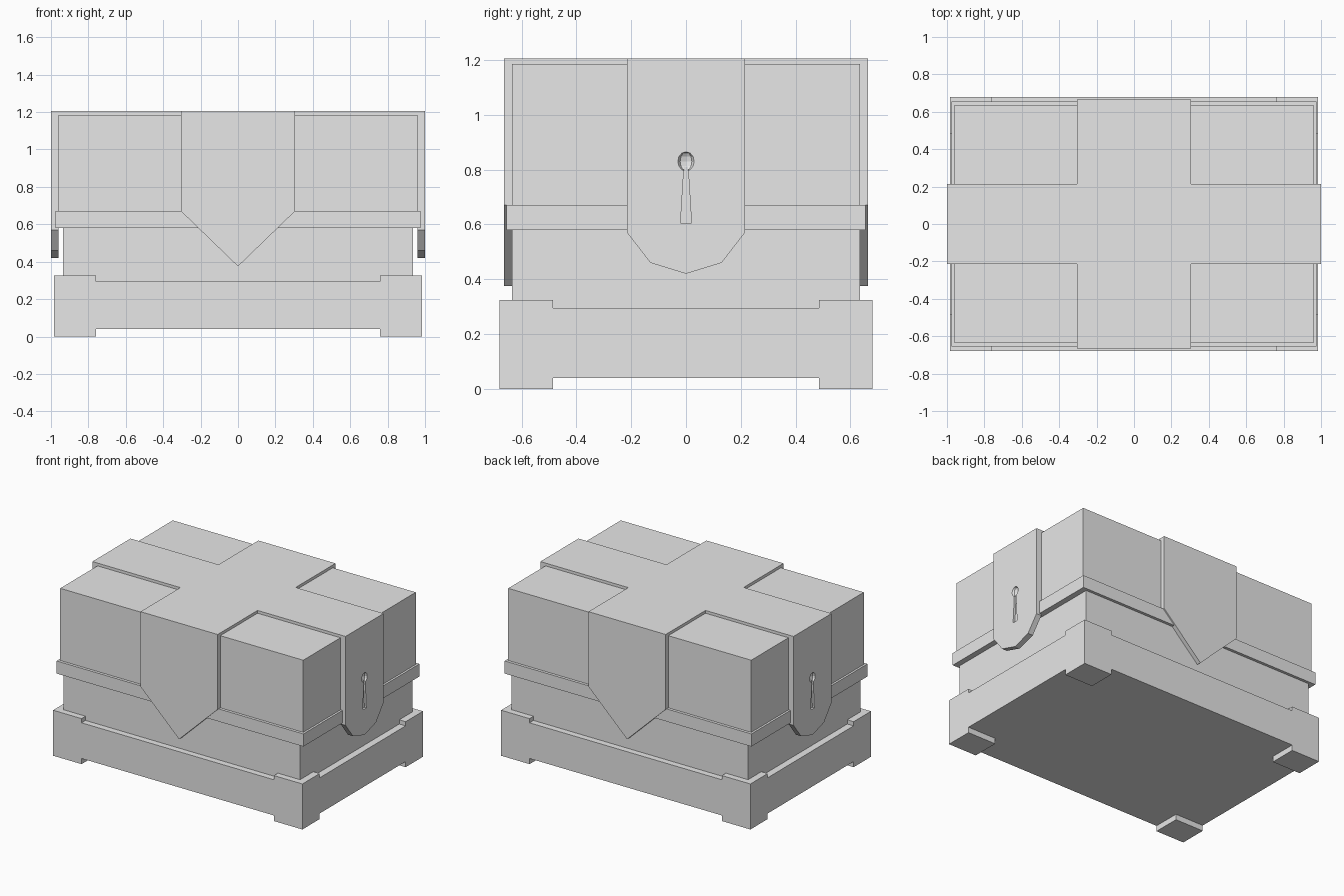
import bpy, bmesh, math
from mathutils import Vector

if "Cube" in bpy.data.objects:
    bpy.data.objects.remove(bpy.data.objects["Cube"])

grey = bpy.data.materials.new("light grey")
grey.diffuse_color = (0.8, 0.8, 0.8, 1)
grey.use_nodes = True
grey.node_tree.nodes["Principled BSDF"].inputs["Base Color"].default_value = grey.diffuse_color


def make(name, bm):
    bmesh.ops.recalc_face_normals(bm, faces=bm.faces)
    me = bpy.data.meshes.new(name)
    bm.to_mesh(me)
    bm.free()
    me.materials.append(grey)
    ob = bpy.data.objects.new(name, me)
    bpy.context.collection.objects.link(ob)
    return ob


def prism(name, points, axis, lo, hi):
    """Extrude a 2D outline along an axis; points are the remaining two axes in order."""
    bm = bmesh.new()

    def place(p, d):
        c = list(p)
        c.insert(axis, d)
        return bm.verts.new(c)

    face = bm.faces.new([place(p, lo) for p in points])
    new = bmesh.ops.extrude_face_region(bm, geom=[face])["geom"]
    move = Vector((0, 0, 0))
    move[axis] = hi - lo
    bmesh.ops.translate(bm, vec=move, verts=[v for v in new if isinstance(v, bmesh.types.BMVert)])
    return make(name, bm)


def slab(name, x, y, z0, z1):
    return prism(name, [(-x, -y), (x, -y), (x, y), (-x, y)], 2, z0, z1)


# Plinth: one skin around a 3 x 3 x 3 cell layout with feet and raised corners
xs, ys, zs = (-.985, -.76, .76, .985), (-.68, -.485, .485, .68), (0, .04, .295, .325)
cells = {(i, j, k) for i in range(3) for j in range(3) for k in range(3)
         if k == 1 or (i != 1 and j != 1)}
bm = bmesh.new()
for cell in cells:
    for axis in range(3):
        for side in (0, 1):
            near = list(cell)
            near[axis] += 2 * side - 1
            if tuple(near) in cells:
                continue
            ring = []
            for a, b in ((0, 0), (1, 0), (1, 1), (0, 1)):
                c = [a, b]
                c.insert(axis, side)
                i, j, k = (cell[n] + c[n] for n in range(3))
                ring.append(bm.verts.new((xs[i], ys[j], zs[k])))
            bm.faces.new(ring)
bmesh.ops.remove_doubles(bm, verts=bm.verts, dist=1e-4)
bmesh.ops.recalc_face_normals(bm, faces=bm.faces)
bmesh.ops.dissolve_limit(bm, angle_limit=.02, verts=bm.verts, edges=bm.edges)
make("plinth", bm)

# Chest body, rim and lid
slab("lower_body", .935, .635, .295, .58)
slab("rim_band", .975, .655, .58, .67)
slab("lid", .96, .635, .67, 1.185)

# Cross-shaped strap over the lid
prism("top_cross", [(-.96, -.215), (-.305, -.215), (-.305, -.635), (.305, -.635),
                    (.305, -.215), (.96, -.215), (.96, .215), (.305, .215),
                    (.305, .635), (-.305, .635), (-.305, .215), (-.96, .215)], 2, 1.185, 1.205)

# Pointed straps front and back, rounded straps on the ends
pointed = [(-.305, 1.205), (-.305, .67), (0, .375), (.305, .67), (.305, 1.205)]
rounded = [(-.215, 1.205), (-.215, .57), (-.13, .46), (0, .42),
           (.13, .46), (.215, .57), (.215, 1.205)]
for s, name in ((-1, "front_strap"), (1, "back_strap")):
    prism(name, pointed, 1, s * .635, s * .665)


# Shallow keyhole dent in each end strap
def dent_cutter(s):
    bm = bmesh.new()
    bmesh.ops.create_uvsphere(bm, u_segments=8, v_segments=6, radius=1)
    for v in bm.verts:
        v.co = (s + v.co.x * .02, v.co.y * .03, .83 + v.co.z * .035)
    hole = make("keyhole_cutter", bm)
    slit = prism("slit_cutter", [(-.006, .83), (-.02, .605), (.02, .605), (.006, .83)],
                 0, s * .985, s * 1.02)
    return hole, slit


for s, name in ((-1, "left_strap"), (1, "right_strap")):
    strap = prism(name, rounded, 0, s * .96, s)
    for cutter in dent_cutter(s):
        mod = strap.modifiers.new("dent", 'BOOLEAN')
        mod.operation, mod.solver, mod.object = 'DIFFERENCE', 'EXACT', cutter
        cutter.hide_render = True
        cutter.hide_set(True)
